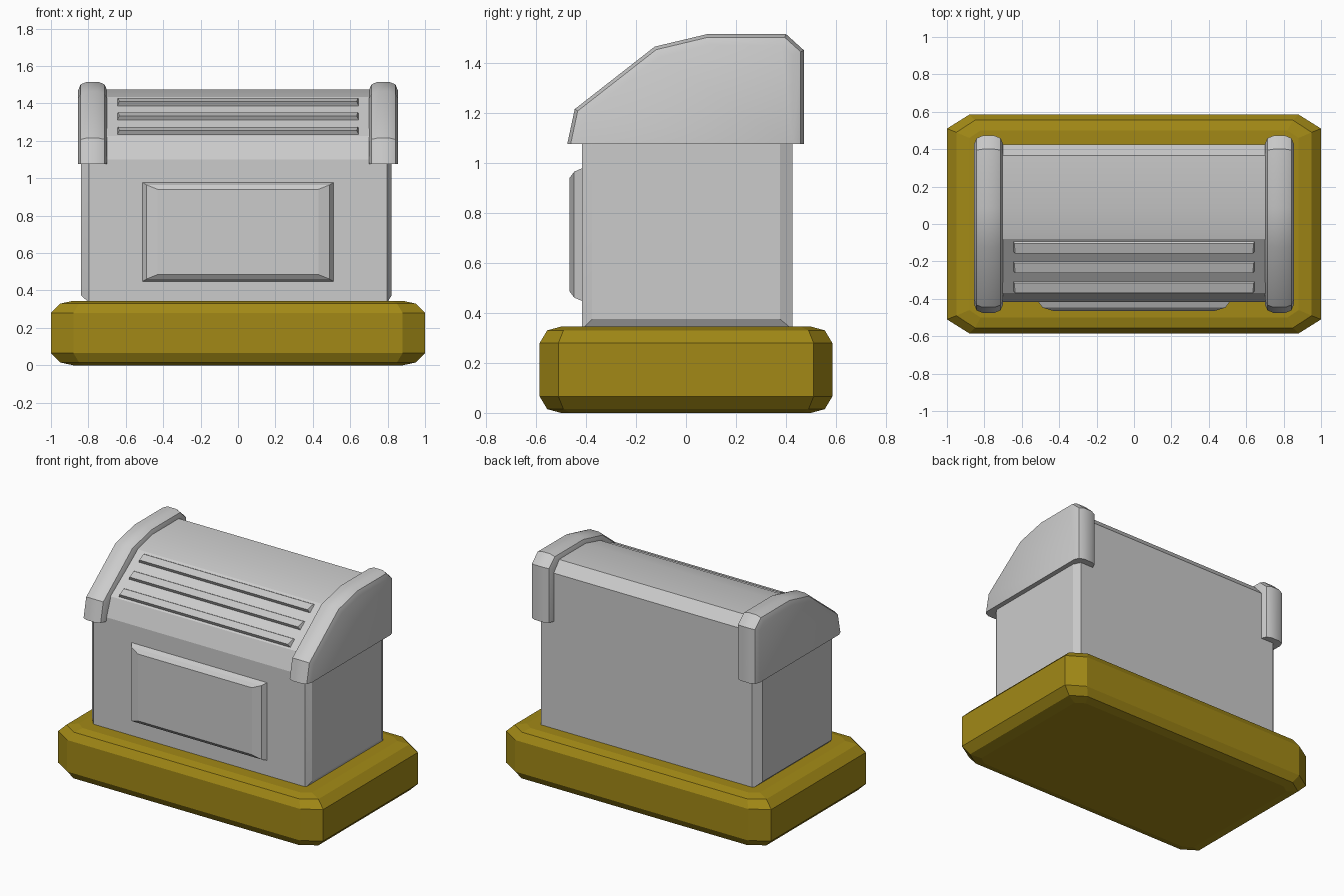
import bpy, bmesh, math
from mathutils import Vector

if "Cube" in bpy.data.objects:
    bpy.data.objects.remove(bpy.data.objects["Cube"])


def finish(name, bm, mat=None, smooth=None):
    bmesh.ops.recalc_face_normals(bm, faces=bm.faces)
    me = bpy.data.meshes.new(name)
    bm.to_mesh(me)
    bm.free()
    ob = bpy.data.objects.new(name, me)
    bpy.context.collection.objects.link(ob)
    if mat:
        me.materials.append(mat)
    if smooth:
        bpy.ops.object.select_all(action='DESELECT')
        ob.select_set(True)
        bpy.context.view_layer.objects.active = ob
        bpy.ops.object.shade_smooth_by_angle(angle=math.radians(smooth))
    return ob


def loft(rings):
    """Skin a stack of equal-length point loops and close both ends."""
    bm = bmesh.new()
    loops = [[bm.verts.new(p) for p in r] for r in rings]
    n = len(loops[0])
    for a, b in zip(loops, loops[1:]):
        for i in range(n):
            j = (i + 1) % n
            bm.faces.new((a[i], a[j], b[j], b[i]))
    bm.faces.new(loops[0])
    bm.faces.new(loops[-1])
    return bm


def octagon(hx, hy, cx, cy, z):
    q = [(hx, hy - cy), (hx - cx, hy)]
    q += [(-x, y) for x, y in reversed(q)]
    q += [(-x, -y) for x, y in q]
    return [(x, y, z) for x, y in q]


gold = bpy.data.materials.new("gold")
gold.diffuse_color = (0.36, 0.25, 0.008, 1)
gold.use_nodes = True
gold.node_tree.nodes["Principled BSDF"].inputs["Base Color"].default_value = gold.diffuse_color

# Base slab with rounded-off edges and cut corners
lower = [(0.88, 0.50, 0.06, 0.04, 0.0), (0.95, 0.555, 0.10, 0.065, 0.015),
         (1.0, 0.585, 0.12, 0.075, 0.065)]
upper = [(a, b, c, d, 0.345 - z) for a, b, c, d, z in reversed(lower)]
finish("base", loft([octagon(*r) for r in lower + upper]), gold)

# Main body: roof profile in y-z, with chamfered ends
full = [(-0.416, 0.335), (-0.416, 1.10), (-0.37, 1.225), (-0.08, 1.435),
        (0.08, 1.475), (0.365, 1.475), (0.425, 1.405), (0.425, 0.335)]
end = [(-0.376, 0.375), (-0.376, 1.10), (-0.34, 1.20), (-0.07, 1.395),
       (0.08, 1.435), (0.34, 1.435), (0.376, 1.39), (0.376, 0.375)]
sections = [(-0.84, end), (-0.797, full), (0.797, full), (0.822, end)]
finish("body", loft([[(x, y, z) for y, z in p] for x, p in sections]), smooth=16)

# Rounded end caps over the roof
cap = [(-0.475, 1.075), (-0.445, 1.215), (-0.125, 1.465), (0.085, 1.515),
       (0.40, 1.515), (0.472, 1.45), (0.472, 1.075)]
for side, s in (("left", -1), ("right", 1)):
    bm = loft([[(s * x, y, z) for y, z in cap] for x in (0.70, 0.855)])
    rim = [e for e in bm.edges
           if abs(e.verts[0].co.x - e.verts[1].co.x) < 1e-5
           and max(v.co.z for v in e.verts) > 1.1]
    bmesh.ops.bevel(bm, geom=rim, offset=0.045, segments=2, profile=0.5,
                    affect='EDGES')
    finish(side + "_end_cap", bm, smooth=35)

# Raised front panel
steps = [(0.515, 0.268, -0.41), (0.49, 0.252, -0.447), (0.43, 0.228, -0.465)]
finish("front_panel", loft([[(sx * hx, y, 0.713 + sz * hz) for sx, sz in
                             ((-1, -1), (1, -1), (1, 1), (-1, 1))]
                            for hx, hz, y in steps]))

# Three wedge-shaped vent slats on the sloping roof
a, b = Vector((0, -0.37, 1.225)), Vector((0, -0.08, 1.435))
up = (b - a).normalized()
out = Vector((0, -up.z, up.y))
for i, t in enumerate((0.012, 0.145, 0.275)):
    def pt(x, along, height):
        return a + up * (t + along) + out * height + Vector((x, 0, 0))
    foot = [pt(-0.65, 0, -0.01), pt(0.65, 0, -0.01),
            pt(0.65, 0.072, -0.01), pt(-0.65, 0.072, -0.01)]
    top = [pt(-0.635, 0.006, 0.024), pt(0.635, 0.006, 0.024),
           pt(0.64, 0.06, 0.008), pt(-0.64, 0.06, 0.008)]
    finish("vent_slat_%d" % (i + 1), loft([foot, top]))
